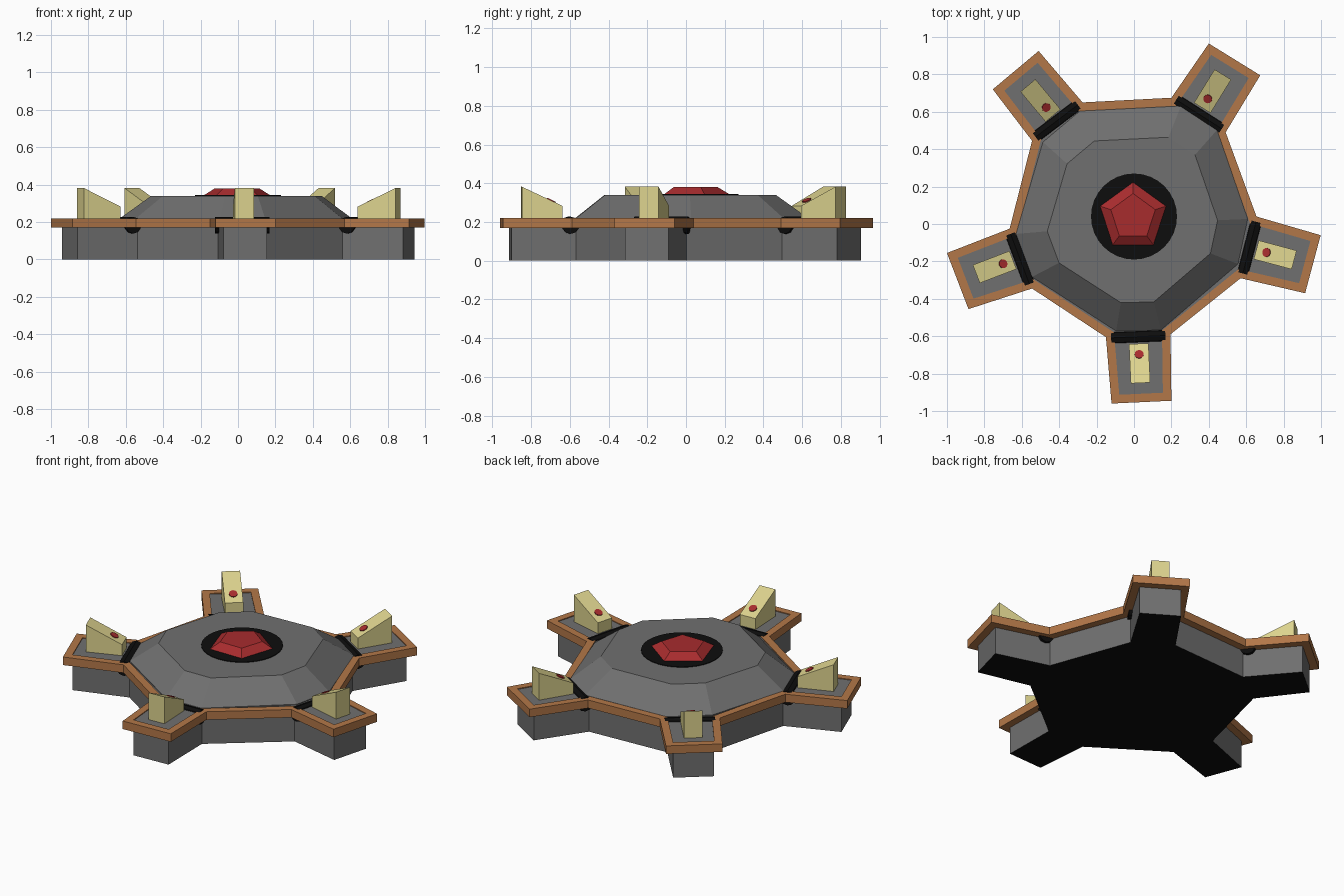
import bpy, bmesh, math
from mathutils import Vector, Matrix

if "Cube" in bpy.data.objects:
    bpy.data.objects.remove(bpy.data.objects["Cube"])


def mat(name, r, g, b):
    m = bpy.data.materials.new(name)
    m.diffuse_color = (r, g, b, 1)
    m.use_nodes = True
    m.node_tree.nodes["Principled BSDF"].inputs["Base Color"].default_value = m.diffuse_color
    return m


GREY = mat("grey metal", 0.16, 0.16, 0.16)
ORANGE = mat("copper trim", 0.45, 0.185, 0.065)
YELLOW = mat("pale yellow", 0.72, 0.65, 0.27)
RED = mat("gem red", 0.39, 0.025, 0.027)
BLACK = mat("black", 0.004, 0.004, 0.004)


def finish(name, bm, *mats):
    bmesh.ops.recalc_face_normals(bm, faces=bm.faces)
    me = bpy.data.meshes.new(name)
    bm.to_mesh(me)
    bm.free()
    for m in mats:
        me.materials.append(m)
    ob = bpy.data.objects.new(name, me)
    bpy.context.collection.objects.link(ob)
    return ob


def loft(name, rings, mats, caps=True, closed=False):
    """Join equal-length rings of 3D points; optional end caps."""
    bm = bmesh.new()
    vs = [[bm.verts.new(p) for p in r] for r in rings]
    n = len(vs[0])
    pairs = list(zip(vs, vs[1:])) + ([(vs[-1], vs[0])] if closed else [])
    for a, b in pairs:
        for i in range(n):
            j = (i + 1) % n
            bm.faces.new((a[i], a[j], b[j], b[i]))
    if caps:
        bm.faces.new(vs[0])
        bm.faces.new(vs[-1])
    return finish(name, bm, *mats)


def inset(pts, d):
    """Move a counter-clockwise outline inwards by d."""
    out = []
    for i, p in enumerate(pts):
        e1 = (p - pts[i - 1]).normalized()
        e2 = (pts[(i + 1) % len(pts)] - p).normalized()
        n1, n2 = Vector((-e1.y, e1.x)), Vector((-e2.y, e2.x))
        out.append(p + (n1 + n2) * (d / (1 + n1.dot(n2))))
    return out


def at(pts, z):
    return [(p[0], p[1], z) for p in pts]


# each arm: inner corner, two tip corners, inner corner (counter-clockwise)
ARMS = [
    [(-.15, -.605), (-.12, -.96), (.20, -.945), (.195, -.59)],
    [(.57, -.29), (.915, -.37), (.998, -.06), (.655, .04)],
    [(.49, .49), (.675, .795), (.40, .965), (.20, .675)],
    [(-.275, .65), (-.51, .925), (-.755, .72), (-.545, .445)],
    [(-.665, -.025), (-1, -.155), (-.885, -.455), (-.545, -.345)],
]
WEDGES = [(.03, -.745), (.755, -.165), (.42, .71), (-.50, .66), (-.745, -.23)]
outline = [Vector(p) for arm in ARMS for p in arm]
inner = inset(outline, 0.045)

# star-shaped base with black underside
base = loft("base", [at(inner, 0), at(inner, 0.215)], (GREY, BLACK))
for f in base.data.polygons:
    f.material_index = 1 if f.normal.z < -0.5 else 0

# copper rim around the outline
loft("rim", [at(outline, .17), at(outline, .22), at(inner, .22), at(inner, .17)],
     (ORANGE,), caps=False, closed=True)

# bevelled raised centre
low = [(-.096, -.572), (.144, -.567), (.556, -.214), (.608, .027), (.444, .503),
       (.251, .631), (-.289, .604), (-.487, .438), (-.631, -.053), (-.545, -.283)]
high = [(x * .735, y * .735) for x, y in low]
loft("raised_centre", [at(low, .205), at(low, .22), at(high, .34)], (GREY,))


def cylinder(name, r, depth, segs, matrix, m):
    bm = bmesh.new()
    bmesh.ops.create_cone(bm, cap_ends=True, segments=segs, radius1=r, radius2=r,
                          depth=depth, matrix=matrix)
    return finish(name, bm, m)


# black seat and faceted gem
C = Vector((0, .04, 0))
cylinder("gem_seat", .23, .02, 32, Matrix.Translation(C + Vector((0, 0, .334))), BLACK)
bm = bmesh.new()
for r, z, off in ((.125, .38, 90), (.195, .338, 90), (.195, .31, 126)):
    for k in range(5):
        a = math.radians(off + 72 * k)
        bm.verts.new((r * math.cos(a) - .005, r * math.sin(a) + .038, z))
bmesh.ops.convex_hull(bm, input=bm.verts)
bmesh.ops.dissolve_limit(bm, angle_limit=.05, verts=bm.verts, edges=bm.edges)
finish("gem", bm, RED)

for i, (arm, wc) in enumerate(zip(ARMS, WEDGES), 1):
    a, t1, t2, b = map(Vector, arm)
    u = (t2 - t1).normalized()          # across the arm
    v = Vector((u.y, -u.x))             # outwards along the arm
    wc = Vector(wc)
    frame = Matrix(((v.x, u.x, 0, wc.x), (v.y, u.y, 0, wc.y), (0, 0, 1, 0), (0, 0, 0, 1)))

    # sloped wedge, tall at the tip
    prof = [(-.105, .21), (.105, .21), (.105, .382), (-.105, .283)]
    loft(f"wedge_{i}", [[frame @ Vector((x, s * .052, z)) for x, z in prof]
                        for s in (-1, 1)], (YELLOW,))

    # red stud on the slope
    tilt = Matrix.Rotation(-math.atan2(.099, .21), 4, 'Y')
    cylinder(f"stud_{i}", .024, .008, 12,
             frame @ Matrix.Translation((-.048, 0, .311)) @ tilt, RED)

    # black hinge pin across the arm root
    w = b - a
    mid = (a + b) / 2 + v * .005
    pin = (Matrix.Translation((mid.x, mid.y, .183))
           @ Vector((w.x, w.y, 0)).to_track_quat('Z', 'Y').to_matrix().to_4x4())
    cylinder(f"hinge_pin_{i}", .045, w.length - .055, 10, pin, BLACK)
